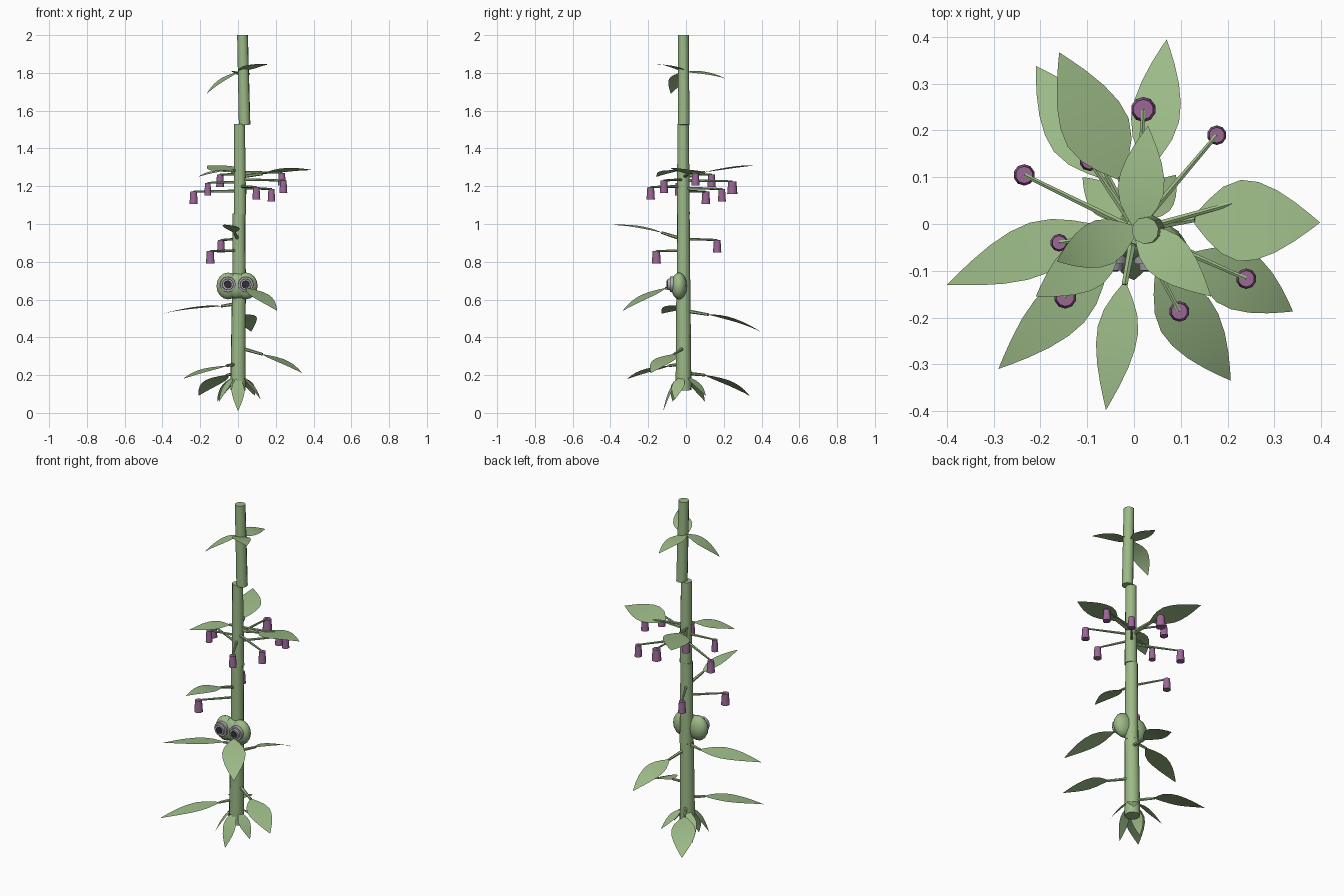
import bpy, bmesh, math
from mathutils import Vector, Matrix


def mat(name, rgb):
    m = bpy.data.materials.new(name)
    m.diffuse_color = (*rgb, 1)
    return m


GREEN = mat("leaf green", (0.33, 0.49, 0.24))
PURPLE = mat("berry purple", (0.33, 0.135, 0.31))
GREY = mat("eye grey", (0.43, 0.40, 0.46))
DARK = mat("pupil dark", (0.03, 0.03, 0.035))


def finish(name, bm, material):
    me = bpy.data.meshes.new(name)
    bm.to_mesh(me)
    bm.free()
    me.materials.append(material)
    ob = bpy.data.objects.new(name, me)
    bpy.context.collection.objects.link(ob)
    return ob


def rod(name, a, b, r1, r2, sides, material):
    """Tapered capped cylinder from a to b."""
    a, b = Vector(a), Vector(b)
    d = b - a
    m = Matrix.Translation((a + b) / 2) @ d.to_track_quat('Z', 'Y').to_matrix().to_4x4()
    bm = bmesh.new()
    bmesh.ops.create_cone(bm, cap_ends=True, segments=sides, radius1=r1, radius2=r2,
                          depth=d.length, matrix=m)
    return finish(name, bm, material)


# Half-width along the leaf, as fractions of length and width
OUTLINE = [(0.0, 0.06), (0.1, 0.24), (0.22, 0.41), (0.36, 0.5), (0.5, 0.48),
           (0.65, 0.385), (0.8, 0.24), (0.92, 0.1), (1.0, 0.0)]


def leaf(name, base, tip, width, arch=0.02, roll=0.0):
    """Thin pointed blade, arched along its length and rolled about it."""
    base, tip = Vector(base), Vector(tip)
    along = tip - base
    side = along.cross(Vector((0, 0, 1))).normalized()
    up = side.cross(along).normalized()
    tilted = (side + up * roll).normalized()
    bm = bmesh.new()
    rows = []
    for t, w in OUTLINE:
        c = base + along * t + up * arch * 4 * t * (1 - t)
        if w == 0:
            rows.append([bm.verts.new(c)] * 3)
        else:
            rows.append([bm.verts.new(c + tilted * width * w * s) for s in (-1, 0, 1)])
    for r, q in zip(rows, rows[1:]):
        for i in (0, 1):
            ring = [r[i], r[i + 1], q[i + 1], q[i]]
            bm.faces.new(list(dict.fromkeys(ring)))
    return finish(name, bm, GREEN)


# Stem in four offset segments
for i, (a, b, r1, r2) in enumerate([
        ((0.0, -0.013, 0.12), (0.004, -0.014, 0.585), 0.042, 0.038),
        ((0.006, -0.013, 0.58), (0.005, -0.014, 1.055), 0.037, 0.034),
        ((0.011, -0.014, 1.05), (0.008, -0.015, 1.53), 0.034, 0.030),
        ((0.035, -0.012, 1.525), (0.024, -0.014, 2.0), 0.031, 0.029)]):
    rod(f"stem_{i + 1}", a, b, r1, r2, 10, GREEN)

# Stalked leaves: stalk start, leaf base, tip, width, arch, roll
for i, (s, b, t, w, arch, roll) in enumerate([
        ((0.01, 0.0, 0.54), (0.03, 0.12, 0.52), (0.07, 0.395, 0.43), 0.105, 0.015, 0.2),
        ((0.0, 0.0, 1.25), (-0.03, 0.10, 1.275), (-0.16, 0.367, 1.31), 0.145, 0.005, 0.12),
        ((0.0, 0.0, 0.21), (-0.06, 0.10, 0.20), (-0.21, 0.338, 0.09), 0.13, 0.015, 0.0),
        ((0.01, -0.01, 1.25), (0.13, 0.01, 1.265), (0.398, 0.003, 1.285), 0.175, 0.012, 0.12),
        ((0.0, -0.01, 0.58), (-0.09, -0.005, 0.565), (-0.40, -0.13, 0.525), 0.115, 0.01, -0.12),
        ((0.0, -0.01, 0.26), (-0.06, -0.09, 0.25), (-0.29, -0.31, 0.18), 0.11, 0.01, 0.0),
        ((0.0, -0.02, 0.92), (-0.02, -0.13, 0.955), (-0.06, -0.398, 0.995), 0.088, 0.012, 0.1),
        ((0.01, -0.01, 0.345), (0.13, -0.065, 0.31), (0.34, -0.187, 0.21), 0.13, 0.012, 0.0),
        ((0.0, -0.01, 1.28), (-0.03, -0.04, 1.285), (-0.21, -0.155, 1.25), 0.11, 0.01, 0.0)]):
    rod(f"leaf_stalk_{i + 1}", s, b, 0.010, 0.007, 6, GREEN)
    leaf(f"leaf_{i + 1}", b, t, w, arch, roll)

# Three leaves near the top
for i, (t, arch, roll) in enumerate([((0.03, 0.21, 1.77), 0.012, -0.12),
                                     ((-0.165, -0.08, 1.69), 0.015, 0.0),
                                     ((0.165, -0.155, 1.845), 0.012, 0.1)]):
    leaf(f"crown_leaf_{i + 1}", (0.005, -0.01, 1.805), t, 0.10, arch, roll)

# Drooping leaves around the foot of the stem
for i, t in enumerate([(0.0, -0.12, 0.01), (0.12, -0.06, 0.07), (0.09, 0.105, 0.09),
                       (-0.11, 0.10, 0.06), (-0.10, -0.07, 0.06)]):
    d = Vector((t[0], t[1], 0)).normalized() * 0.03
    leaf(f"foot_leaf_{i + 1}", (d.x, d.y - 0.012, 0.19), t, 0.07, 0.008,
         0.2 if i == 0 else 0.0)

# Hanging berries on level stalks: x, y, bottom z, radius
for i, (x, y, z, r) in enumerate([
        (-0.235, 0.105, 1.105, 0.023), (-0.16, -0.04, 1.152, 0.019),
        (-0.095, 0.135, 1.195, 0.022), (0.232, 0.05, 1.205, 0.022),
        (0.24, -0.117, 1.165, 0.022), (0.177, 0.19, 1.12, 0.021),
        (0.097, -0.187, 1.13, 0.022), (0.02, 0.245, 1.16, 0.027),
        (-0.09, 0.165, 0.85, 0.022), (-0.147, -0.157, 0.79, 0.024)]):
    rod(f"berry_{i + 1}", (x, y, z), (x, y, z + 0.066), r, r * 0.8, 10, PURPLE)
    rod(f"berry_stalk_{i + 1}", (0.005, -0.013, z + 0.07), (x, y, z + 0.066),
        0.008, 0.005, 6, GREEN)

# Flattened head in front of the stem: two lobes and a bridge
for name, x, rx, ry, rz in (("head_left_lobe", -0.052, 0.062, 0.042, 0.071),
                            ("head_right_lobe", 0.042, 0.062, 0.042, 0.071),
                            ("head_bridge", -0.005, 0.075, 0.040, 0.068)):
    bm = bmesh.new()
    bmesh.ops.create_uvsphere(bm, u_segments=12, v_segments=8, radius=1,
                              matrix=Matrix.Translation((x, -0.037, 0.672))
                              @ Matrix.Diagonal((rx, ry, rz, 1)))
    finish(name, bm, GREEN)

# Eyes: wide rim, raised ring and pupil
for side, x in (("left", -0.054), ("right", 0.041)):
    for part, y0, y1, r, m in (("rim", -0.045, -0.086, 0.043, GREY),
                               ("ring", -0.084, -0.099, 0.031, GREY),
                               ("pupil", -0.097, -0.102, 0.021, DARK)):
        rod(f"{side}_eye_{part}", (x, y0, 0.68), (x, y1, 0.68), r, r * 0.95, 12, m)

# Tongue-like leaf below the eyes
rod("head_leaf_stalk", (0.03, -0.05, 0.665), (0.05, -0.11, 0.66), 0.009, 0.007, 6, GREEN)
leaf("head_leaf", (0.05, -0.11, 0.66), (0.207, -0.335, 0.54), 0.125, 0.012)

# Smooth the rounded sides, keep rims sharp
for ob in bpy.context.collection.objects:
    ob.select_set(True)
    bpy.context.view_layer.objects.active = ob
bpy.ops.object.shade_smooth_by_angle(angle=math.radians(45))
